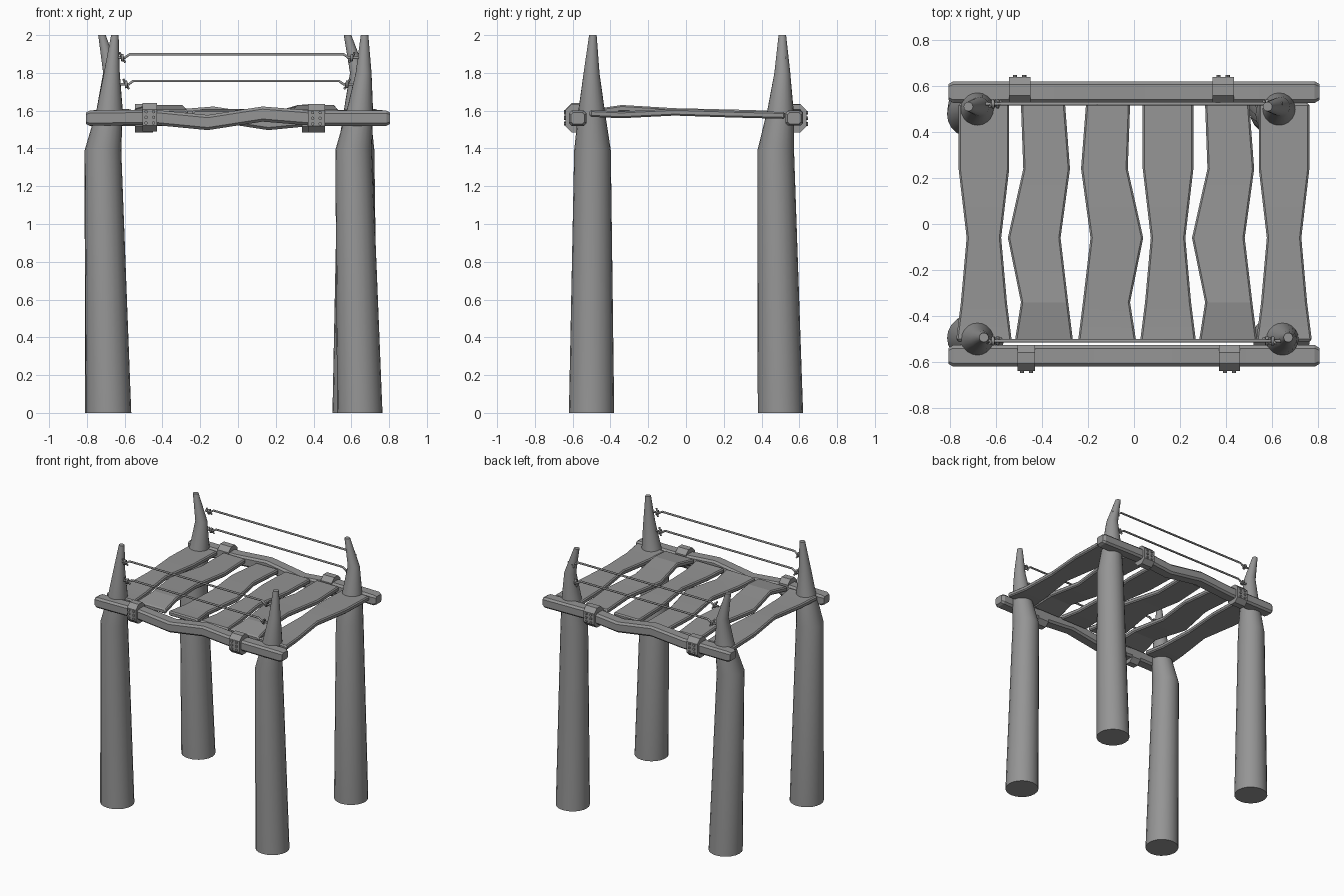
import bpy, bmesh, math
from mathutils import Matrix

cube = bpy.data.objects.get("Cube")
if cube:
    bpy.data.objects.remove(cube, do_unlink=True)

grey = bpy.data.materials.new("weathered_grey")
grey.use_nodes = True
grey.diffuse_color = (0.3, 0.3, 0.3, 1)
grey.node_tree.nodes["Principled BSDF"].inputs["Base Color"].default_value = (0.3, 0.3, 0.3, 1)


def finish(name, bm, angle=30):
    """Turn a bmesh into a named, shaded object."""
    bmesh.ops.recalc_face_normals(bm, faces=bm.faces)
    mesh = bpy.data.meshes.new(name)
    bm.to_mesh(mesh)
    bm.free()
    mesh.materials.append(grey)
    obj = bpy.data.objects.new(name, mesh)
    bpy.context.collection.objects.link(obj)
    bpy.ops.object.select_all(action='DESELECT')
    obj.select_set(True)
    bpy.context.view_layer.objects.active = obj
    bpy.ops.object.shade_smooth_by_angle(angle=math.radians(angle))
    return obj


def loft(bm, rings):
    """Skin a list of matching point rings and cap both ends."""
    loops = [[bm.verts.new(p) for p in ring] for ring in rings]
    count = len(loops[0])
    for a, b in zip(loops, loops[1:]):
        for i in range(count):
            j = (i + 1) % count
            bm.faces.new((a[i], a[j], b[j], b[i]))
    bm.faces.new(loops[0])
    bm.faces.new(loops[-1])


def octagon(u, v, c):
    """Rectangle of half sizes u, v with corners cut by c."""
    return [(u, v - c), (u - c, v), (c - u, v), (-u, v - c),
            (-u, c - v), (c - u, -v), (u - c, -v), (u, c - v)]


def interp(points, x):
    for (x0, z0), (x1, z1) in zip(points, points[1:]):
        if x <= x1:
            return z0 + (z1 - z0) * (x - x0) / (x1 - x0)
    return points[-1][1]


# Posts: height and radius shared, centre line bends per post
heights = (0, 1.39, 1.6, 1.8, 2.0)
radii = (0.12, 0.097, 0.07, 0.042, 0.02)
front_y = (-0.5, -0.495, -0.5, -0.5, -0.493)
back_y = (0.5, 0.475, 0.5, 0.51, 0.51)
posts = {
    "front_right_post": ((-0.685, -0.715, -0.68, -0.668, -0.652), front_y),
    "back_right_post": ((-0.69, -0.715, -0.68, -0.672, -0.72), back_y),
    "front_left_post": ((0.645, 0.612, 0.645, 0.665, 0.67), front_y),
    "back_left_post": ((0.62, 0.625, 0.63, 0.635, 0.58), back_y),
}
for name, (xs, ys) in posts.items():
    bm = bmesh.new()
    loft(bm, [[(x + r * math.cos(k * math.tau / 20), y + r * math.sin(k * math.tau / 20), z)
               for k in range(20)] for x, y, z, r in zip(xs, ys, heights, radii)])
    finish(name, bm, 40)

# Wavy chamfered side rails
wave = [(-0.81, 1.56), (-0.45, 1.565), (-0.16, 1.537), (0.13, 1.582), (0.4, 1.56), (0.81, 1.56)]


def rail_z(x, side):
    return interp(wave, x if side < 0 else -x)


for name, side in (("front_rail", -1), ("back_rail", 1)):
    bm = bmesh.new()
    stations = [(-0.805, 0.75), (-0.785, 1)] + [(-side * x, 1) for x, _ in wave[1:-1]]
    stations += [(0.785, 1), (0.805, 0.75)]
    stations.sort()
    loft(bm, [[(x, side * 0.573 + u * s, rail_z(x, side) + v * s)
               for u, v in octagon(0.047, 0.04, 0.014)] for x, s in stations])
    finish(name, bm, 15)

# Deck planks: two outlines, repeated and mirrored
rows = (-0.51, -0.34, -0.06, 0.24, 0.525)
narrow = ((-0.12, 0.12), (-0.1, 0.1), (-0.075, 0.075), (-0.11, 0.11), (-0.11, 0.11))
crooked = ((-0.125, 0.125), (-0.1, 0.105), (-0.157, 0.072), (-0.09, 0.113), (-0.1, 0.092))
mirrored = tuple((-b, -a) for a, b in crooked)
flat_z = (1.585, 1.578, 1.592, 1.582, 1.575)
bowed_z = (1.588, 1.612, 1.595, 1.588, 1.58)
planks = ((-0.652, narrow, flat_z), (-0.391, crooked, bowed_z), (-0.117, mirrored, flat_z),
          (0.148, narrow, flat_z), (0.409, crooked, bowed_z), (0.652, narrow, flat_z))
for n, (cx, outline, zs) in enumerate(planks):
    bm = bmesh.new()
    stations = list(zip(rows, outline, zs, [0] * 5))
    # Eased ends
    for end, step in ((0, 1), (-1, -1)):
        y, o, z, _ = stations[end]
        stations[end] = (y + step * 0.01, o, z, 0)
        tip = (y, o, z, 0.008)
        stations.insert(0 if end == 0 else len(stations), tip)
    rings = []
    for y, (a, b), z, inset in stations:
        half, mid = (b - a) / 2 - inset, cx + (a + b) / 2
        rings.append([(mid + u, y, z + v) for u, v in octagon(half, 0.018 - inset, 0.008)])
    loft(bm, rings)
    finish(f"deck_plank_{n + 1}", bm, 10)

# Octagonal brackets clamped over the rails, each with six bolts
for side, cx, half in ((-1, -0.467, 0.038), (-1, 0.415, 0.045), (1, -0.497, 0.047), (1, 0.387, 0.047)):
    label = ("front" if side < 0 else "back") + ("_right" if cx < 0 else "_left")
    cz = rail_z(cx, side)
    bm = bmesh.new()
    loft(bm, [[(cx + d, side * 0.582 + u, cz + v) for u, v in octagon(0.056, 0.075, 0.033)]
              for d in (-half, half)])
    finish(label + "_bracket", bm, 20)
    bm = bmesh.new()
    for dx in (-0.02, 0.02):
        for dz in (-0.03, 0, 0.03):
            place = Matrix.Translation((cx + dx, side * 0.64, cz + dz)) @ Matrix.Rotation(math.pi / 2, 4, 'X')
            bmesh.ops.create_cone(bm, cap_ends=True, segments=8, radius1=0.009, radius2=0.009,
                                  depth=0.014, matrix=place)
    finish(label + "_bolts", bm)


# Hand ropes with knots at both ends
def rope(name, points, radius):
    curve = bpy.data.curves.new(name, 'CURVE')
    curve.dimensions = '3D'
    curve.bevel_depth = radius
    curve.bevel_resolution = 1
    curve.use_fill_caps = True
    for path in points:
        spline = curve.splines.new('POLY')
        spline.points.add(len(path) - 1)
        for p, co in zip(spline.points, path):
            p.co = (*co, 1)
    curve.materials.append(grey)
    bpy.context.collection.objects.link(bpy.data.objects.new(name, curve))


for side, y in (("front", -0.508), ("back", 0.522)):
    for level, z, x0, x1 in (("upper", 1.898, -0.645, 0.645), ("lower", 1.757, -0.625, 0.62)):
        drop = z - 0.018
        line = [(x0, y, drop), (x0 + 0.045, y, drop), (x0 + 0.07, y, z),
                (x1 - 0.085, y, z), (x1 - 0.06, y, drop), (x1, y, drop)]
        rope(f"{side}_{level}_rope", [line], 0.0075)
        ties = []
        for x, d in ((x0 + 0.03, 1), (x1 - 0.04, -1)):
            # Wrapped loop and two loose strand ends
            ties.append([(x + 0.003 * d * k / 8, y + 0.015 * math.cos(k * math.tau / 8),
                          drop + 0.015 * math.sin(k * math.tau / 8)) for k in range(17)])
            ties.append([(x, y, drop), (x - 0.012 * d, y - 0.012, drop + 0.028)])
            ties.append([(x, y, drop), (x + 0.018 * d, y + 0.012, drop - 0.024)])
        rope(f"{side}_{level}_knots", ties, 0.006)
